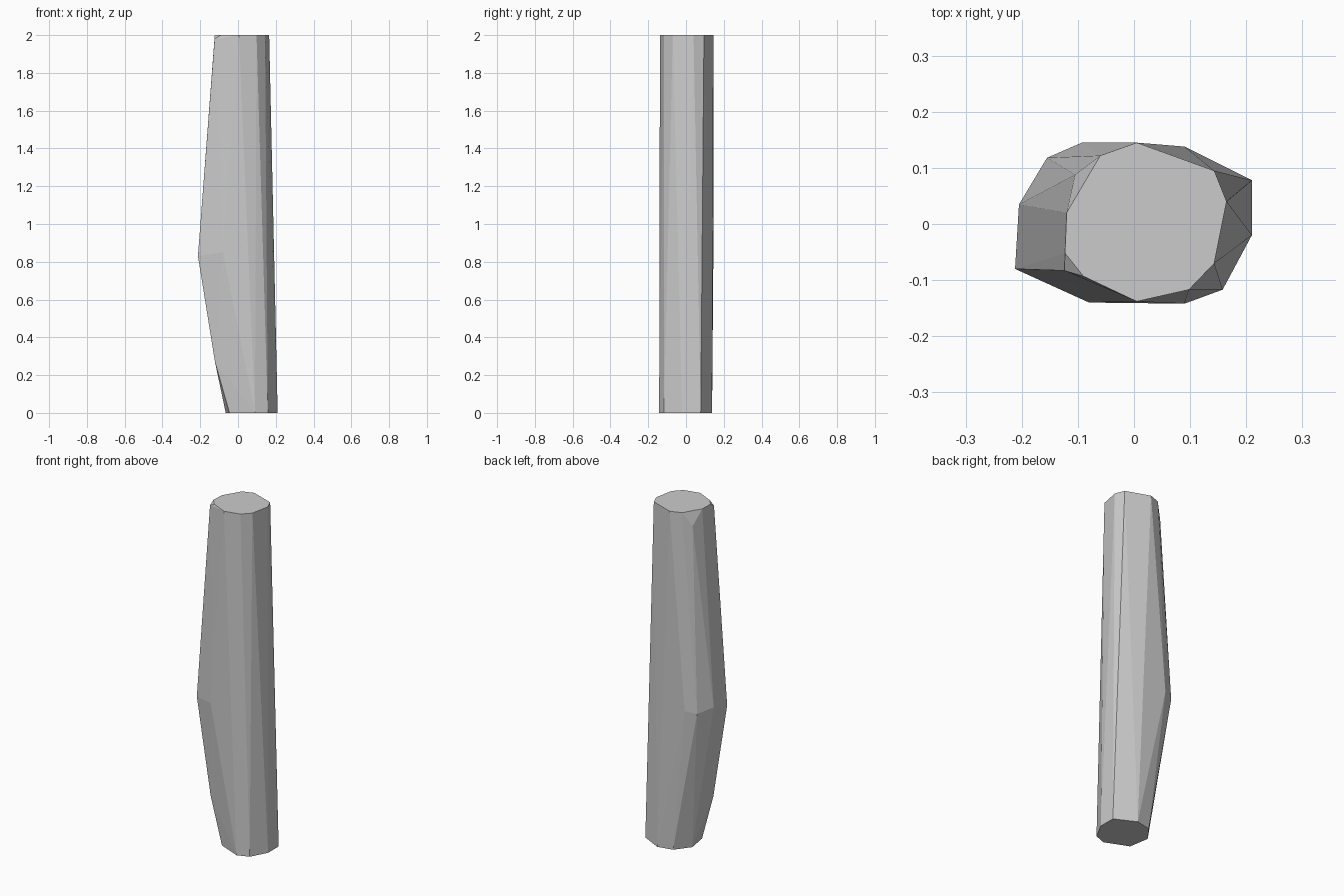
import bpy, bmesh, math

if "Cube" in bpy.data.objects:
    bpy.data.objects.remove(bpy.data.objects["Cube"])

# Cross-sections of the faceted shaft
top = [(0.005, 0.145), (0.143, 0.095), (0.165, 0.04), (0.143, -0.07), (0.098, -0.117),
       (0.005, -0.138), (-0.09, -0.093), (-0.123, -0.052), (-0.12, 0.02), (-0.06, 0.122)]
bottom = [(0.21, 0.078), (0.21, -0.02), (0.158, -0.117), (0.09, -0.142),
          (-0.045, -0.085), (-0.065, 0.034), (0.0, 0.12), (0.09, 0.138)]
bulge = [(-0.212, -0.08, 0.83), (-0.205, 0.035, 0.86), (-0.155, 0.118, 0.84),
         (-0.093, 0.145, 0.85), (-0.08, -0.14, 0.85)]
# Small chips near the ends
chips = [(-0.105, 0.088, 1.92), (-0.124, -0.083, 1.98), (-0.122, -0.08, 0.27)]

points = [(x, y, 2.0) for x, y in top] + [(x, y, 0.0) for x, y in bottom] + bulge + chips

# Wrap the sections in a convex faceted skin
bm = bmesh.new()
for p in points:
    bm.verts.new(p)
res = bmesh.ops.convex_hull(bm, input=bm.verts[:])
loose = [v for v in bm.verts if not v.link_faces]
bmesh.ops.delete(bm, geom=loose, context='VERTS')
bmesh.ops.dissolve_limit(bm, angle_limit=math.radians(0.5), verts=bm.verts[:], edges=bm.edges[:])
bmesh.ops.recalc_face_normals(bm, faces=bm.faces[:])

mesh = bpy.data.meshes.new("faceted_shaft")
bm.to_mesh(mesh)
bm.free()
obj = bpy.data.objects.new("faceted_shaft", mesh)
bpy.context.collection.objects.link(obj)
